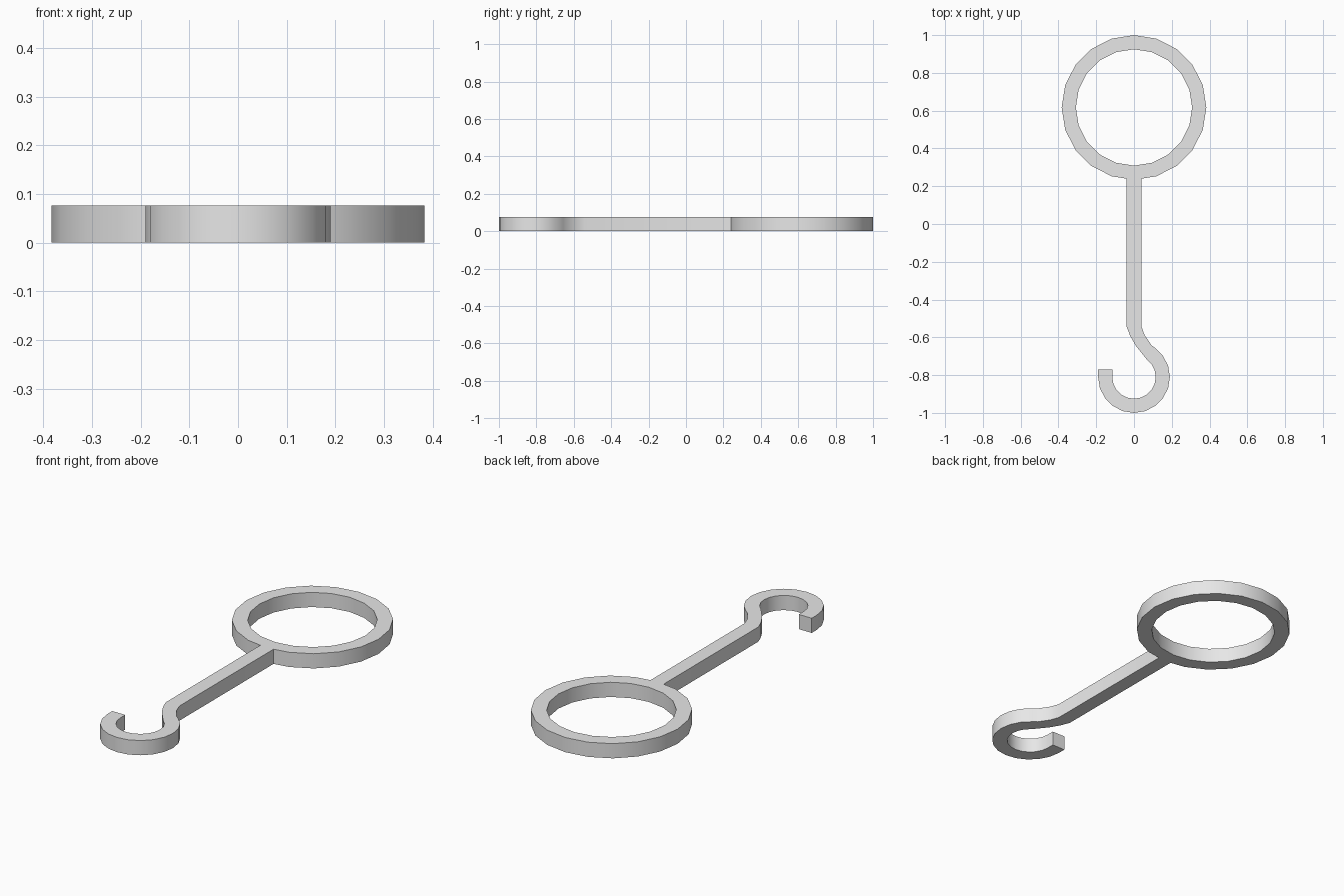
import bpy, bmesh
from math import cos, sin, radians

cube = bpy.data.objects.get("Cube")
if cube:
    bpy.data.objects.remove(cube, do_unlink=True)

THICK = 0.077
HALF = 0.0385
RING_Y, RING_OUT, RING_IN = 0.617, 0.383, 0.308
HOOK_Y, HOOK_OUT, HOOK_IN = -0.81, 0.19, 0.115
STEP = 18


def arc(cy, radius, start, end, step):
    """Points on an arc centred on x = 0, angles in degrees."""
    return [(radius * cos(radians(a)), cy + radius * sin(radians(a)))
            for a in range(start, end + (1 if step > 0 else -1), step)]


# Edges of the shank, running down into the bend
left_edge = [(-HALF, 0.24), (-HALF, -0.545), (-0.02, -0.593), (0.01, -0.645)]
right_edge = [(HALF, 0.24), (HALF, -0.54), (0.056, -0.588), (0.093, -0.642)]

# Edges of the hook, ending in a short straight tip
hook_inner = arc(HOOK_Y, HOOK_IN, 54, -180, -STEP) + [(-HOOK_IN, -0.77)]
hook_outer = arc(HOOK_Y, HOOK_OUT, 54, -180, -STEP) + [(-HOOK_OUT, -0.77)]

# One outline round ring, shank and hook, plus the hole of the ring
outline = (arc(RING_Y, RING_OUT, 288, 612, STEP) + left_edge + hook_inner
           + hook_outer[::-1] + right_edge[::-1])
hole = arc(RING_Y, RING_IN, 0, 342, STEP)

curve = bpy.data.curves.new("ring_hook", "CURVE")
curve.dimensions = "2D"
curve.fill_mode = "BOTH"
curve.extrude = THICK / 2
for points in (outline, hole):
    spline = curve.splines.new("POLY")
    spline.points.add(len(points) - 1)
    for p, (x, y) in zip(spline.points, points):
        p.co = (x, y, 0, 1)
    spline.use_cyclic_u = True

# Plain grey finish
grey = bpy.data.materials.new("light_grey")
grey.use_nodes = True
grey.diffuse_color = (0.8, 0.8, 0.8, 1)
grey.node_tree.nodes["Principled BSDF"].inputs["Base Color"].default_value = (0.8, 0.8, 0.8, 1)
curve.materials.append(grey)

# Turn the filled outline into one solid
obj = bpy.data.objects.new("ring_hook", curve)
bpy.context.collection.objects.link(obj)
bpy.ops.object.select_all(action="DESELECT")
obj.select_set(True)
bpy.context.view_layer.objects.active = obj
bpy.ops.object.convert(target="MESH")
obj = bpy.context.object

bm = bmesh.new()
bm.from_mesh(obj.data)
bmesh.ops.remove_doubles(bm, verts=bm.verts, dist=0.0005)
bmesh.ops.translate(bm, verts=bm.verts, vec=(0, 0, THICK / 2))
bmesh.ops.recalc_face_normals(bm, faces=bm.faces)
bm.to_mesh(obj.data)
bm.free()
bpy.ops.object.shade_smooth_by_angle(angle=radians(30))
